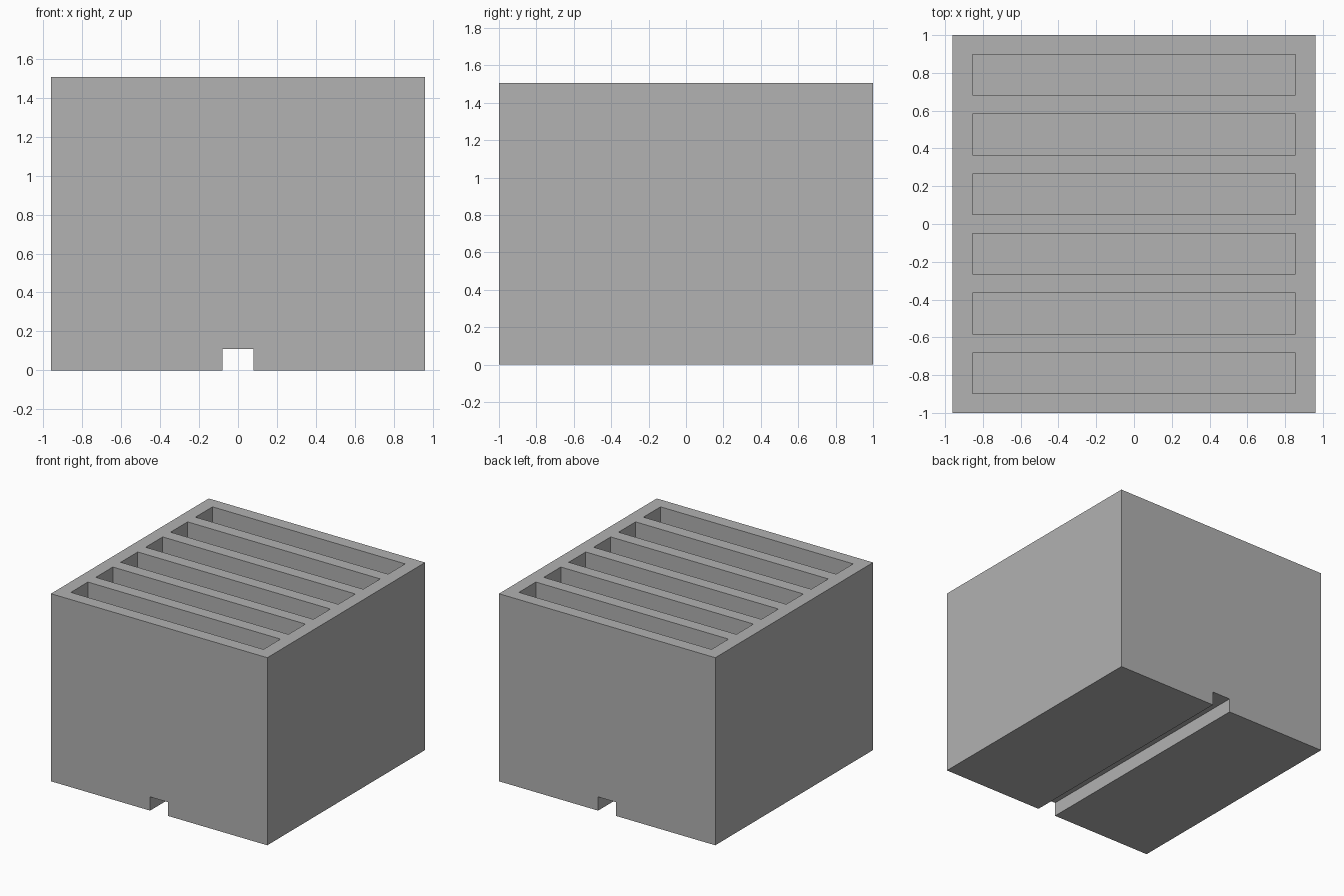
import bpy

cube = bpy.data.objects.get("Cube")
if cube:
    bpy.data.objects.remove(cube, do_unlink=True)

WIDTH, DEPTH, HEIGHT = 1.92, 2.0, 1.505
SLOTS, SLOT_WIDTH, SLOT_DEPTH, PITCH = 6, 1.71, 0.216, 0.316
FLOOR = 0.21
GROOVE_WIDTH, GROOVE_HEIGHT = 0.16, 0.11

grey = bpy.data.materials.new("plain grey")
grey.use_nodes = True
colour = (0.445, 0.445, 0.445, 1)
grey.diffuse_color = colour
grey.node_tree.nodes["Principled BSDF"].inputs["Base Color"].default_value = colour


def box(name, size, y, bottom, top):
    """Box centred on x, spanning bottom to top in z."""
    bpy.ops.mesh.primitive_cube_add(size=1, location=(0, y, (bottom + top) / 2))
    obj = bpy.context.object
    obj.name = name
    obj.scale = (size[0], size[1], top - bottom)
    bpy.ops.object.transform_apply(location=True, rotation=False, scale=True)
    obj.data.materials.append(grey)
    return obj


def cut(target, cutter):
    """Subtract the cutter from the target and discard it."""
    cutter.hide_render = True
    bpy.context.view_layer.objects.active = target
    mod = target.modifiers.new("cut", "BOOLEAN")
    mod.operation = "DIFFERENCE"
    mod.solver = "EXACT"
    mod.object = cutter
    bpy.ops.object.modifier_apply(modifier=mod.name)
    bpy.data.objects.remove(cutter, do_unlink=True)


# Solid block
body = box("slotted_block", (WIDTH, DEPTH), 0, 0, HEIGHT)

# Row of deep pockets open at the top
for i in range(SLOTS):
    y = (i - (SLOTS - 1) / 2) * PITCH
    cut(body, box("slot_cutter", (SLOT_WIDTH, SLOT_DEPTH), y, FLOOR, HEIGHT + 0.2))

# Channel along the underside, front to back
cut(body, box("groove_cutter", (GROOVE_WIDTH, DEPTH + 0.4), 0, -0.2, GROOVE_HEIGHT))
